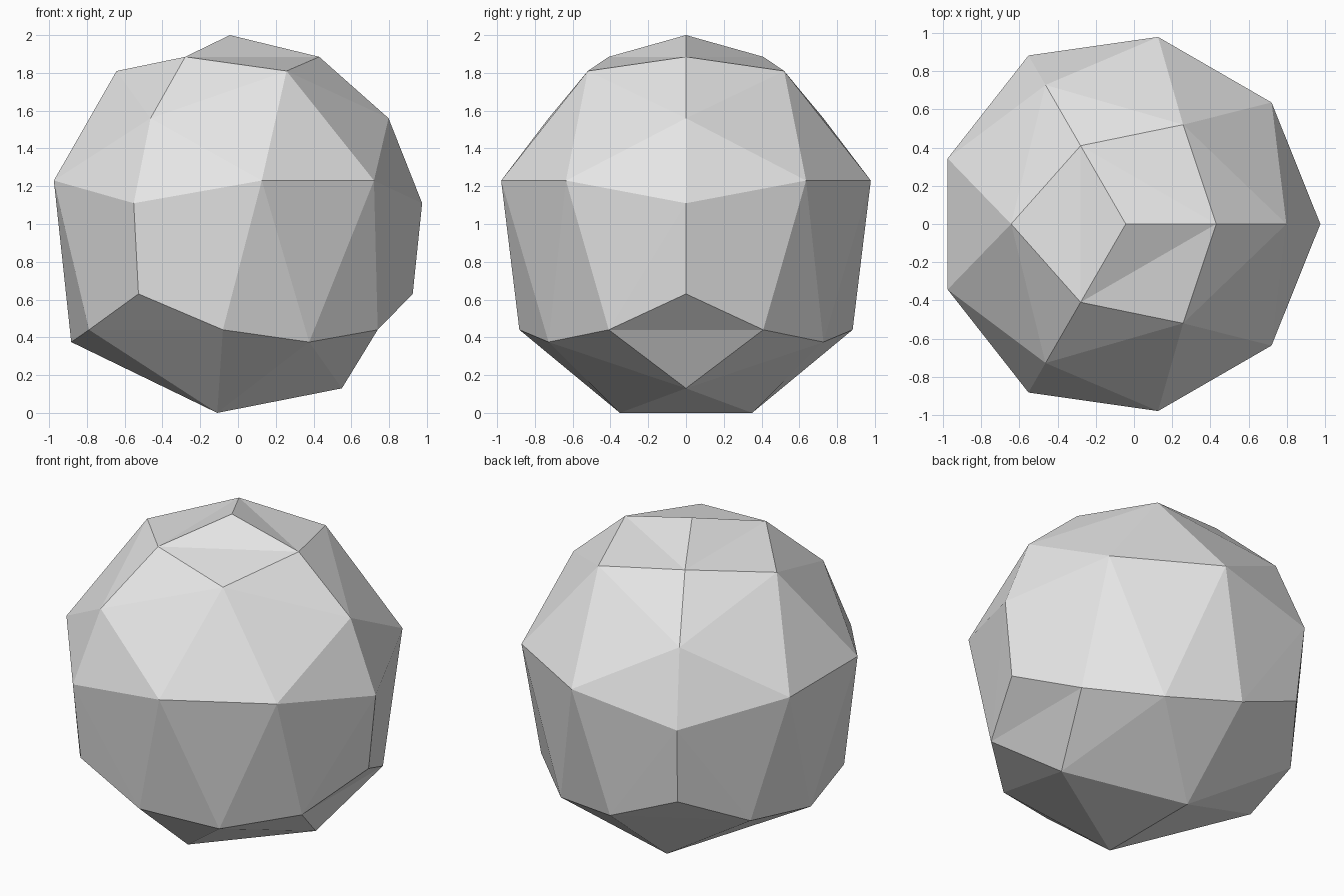
import bpy
import bmesh
from math import radians, cos, sin
from mathutils import Vector

cube = bpy.data.objects.get("Cube")
if cube:
    bpy.data.objects.remove(cube, do_unlink=True)

AXIS_X = -0.043  # the three-fold axis stands slightly off centre

bm = bmesh.new()


def ring(radius, z, start, spread=0):
    """Three corners, or three pairs of corners, around the axis."""
    offsets = (-spread, spread) if spread else (0,)
    verts = []
    for turn in range(3):
        for off in offsets:
            a = radians(start + 120 * turn + off)
            verts.append(bm.verts.new((AXIS_X + radius * cos(a), radius * sin(a), z)))
    return verts


# Rings of corners from the top down
apex = bm.verts.new((AXIS_X, 0, 2.0))
crown = ring(0.473, 1.885, 0)
shoulder = ring(0.60, 1.81, 60)
ring(0.84, 1.56, 0)
ring(0.993, 1.23, 60, 20.2)
ring(1.018, 1.11, 0)
side = ring(0.968, 0.63, 0)
ring(0.883, 0.44, 0, 27.6)
ring(0.84, 0.375, 60)

# Bottom triangle
toe = bm.verts.new((0.55, 0, 0.13))
for y in (-0.35, 0.35):
    bm.verts.new((-0.11, y, 0))

bmesh.ops.convex_hull(bm, input=bm.verts[:])

# Fold four kites inward across their short diagonal
for tip, end in [(apex, v) for v in shoulder] + [(side[0], toe)]:
    edge = bm.edges.get((tip, end))
    if edge:
        bmesh.utils.edge_rotate(edge, True)

bmesh.ops.recalc_face_normals(bm, faces=bm.faces[:])
mesh = bpy.data.meshes.new("faceted_ball")
bm.to_mesh(mesh)
bm.free()

ball = bpy.data.objects.new("faceted_ball", mesh)
bpy.context.collection.objects.link(ball)

# Plain grey material
grey = bpy.data.materials.new("light_grey")
grey.use_nodes = True
colour = (0.8, 0.8, 0.8, 1)
grey.diffuse_color = colour
grey.node_tree.nodes["Principled BSDF"].inputs["Base Color"].default_value = colour
mesh.materials.append(grey)
